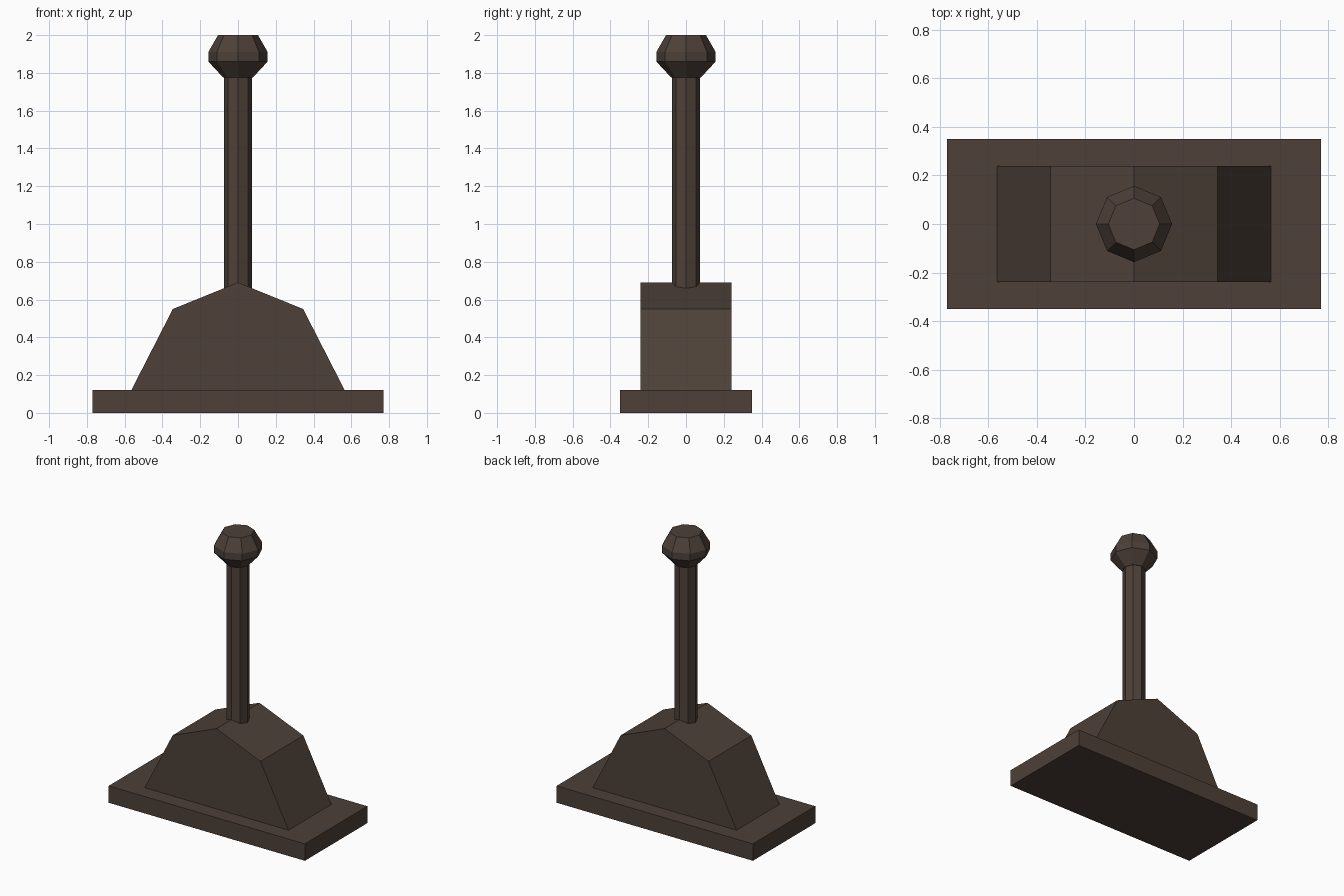
import bpy, bmesh, math

if "Cube" in bpy.data.objects:
    bpy.data.objects.remove(bpy.data.objects["Cube"])

mat = bpy.data.materials.new("dark_brown")
mat.diffuse_color = (0.075, 0.052, 0.040, 1)
mat.use_nodes = True
mat.node_tree.nodes["Principled BSDF"].inputs["Base Color"].default_value = mat.diffuse_color


def finish(name, bm):
    bmesh.ops.recalc_face_normals(bm, faces=bm.faces)
    mesh = bpy.data.meshes.new(name)
    bm.to_mesh(mesh)
    bm.free()
    mesh.materials.append(mat)
    obj = bpy.data.objects.new(name, mesh)
    bpy.context.collection.objects.link(obj)
    return obj


def extrude_profile(name, profile, half_depth):
    """Extrude an x/z outline symmetrically along y."""
    bm = bmesh.new()
    face = bm.faces.new([bm.verts.new((x, -half_depth, z)) for x, z in profile])
    ext = bmesh.ops.extrude_face_region(bm, geom=[face])
    verts = [v for v in ext["geom"] if isinstance(v, bmesh.types.BMVert)]
    bmesh.ops.translate(bm, verts=verts, vec=(0, 2 * half_depth, 0))
    return finish(name, bm)


def lathe(name, profile, sides=8):
    """Stack capped rings of (radius, z) around the z axis."""
    bm = bmesh.new()
    rings = [[bm.verts.new((r * math.cos(math.tau * i / sides),
                            r * math.sin(math.tau * i / sides), z))
              for i in range(sides)] for r, z in profile]
    for a, b in zip(rings, rings[1:]):
        for i in range(sides):
            j = (i + 1) % sides
            bm.faces.new((a[i], a[j], b[j], b[i]))
    bm.faces.new(rings[0][::-1])
    bm.faces.new(rings[-1])
    return finish(name, bm)


# Flat base plate
extrude_profile("base_plate", [(-0.77, 0), (0.77, 0), (0.77, 0.12), (-0.77, 0.12)], 0.35)

# Sloped housing with a ridge, mirrored from its right half
half = [(0.565, 0.12), (0.345, 0.55)]
extrude_profile("housing", half + [(0, 0.69)] + [(-x, z) for x, z in half[::-1]], 0.24)

# Octagonal lever shaft, sunk into the housing
lathe("lever_shaft", [(0.075, 0.60), (0.075, 1.80)])

# Faceted knob with a flat top
lathe("lever_knob", [(0.078, 1.775), (0.157, 1.86), (0.157, 1.91), (0.106, 2.0)])
